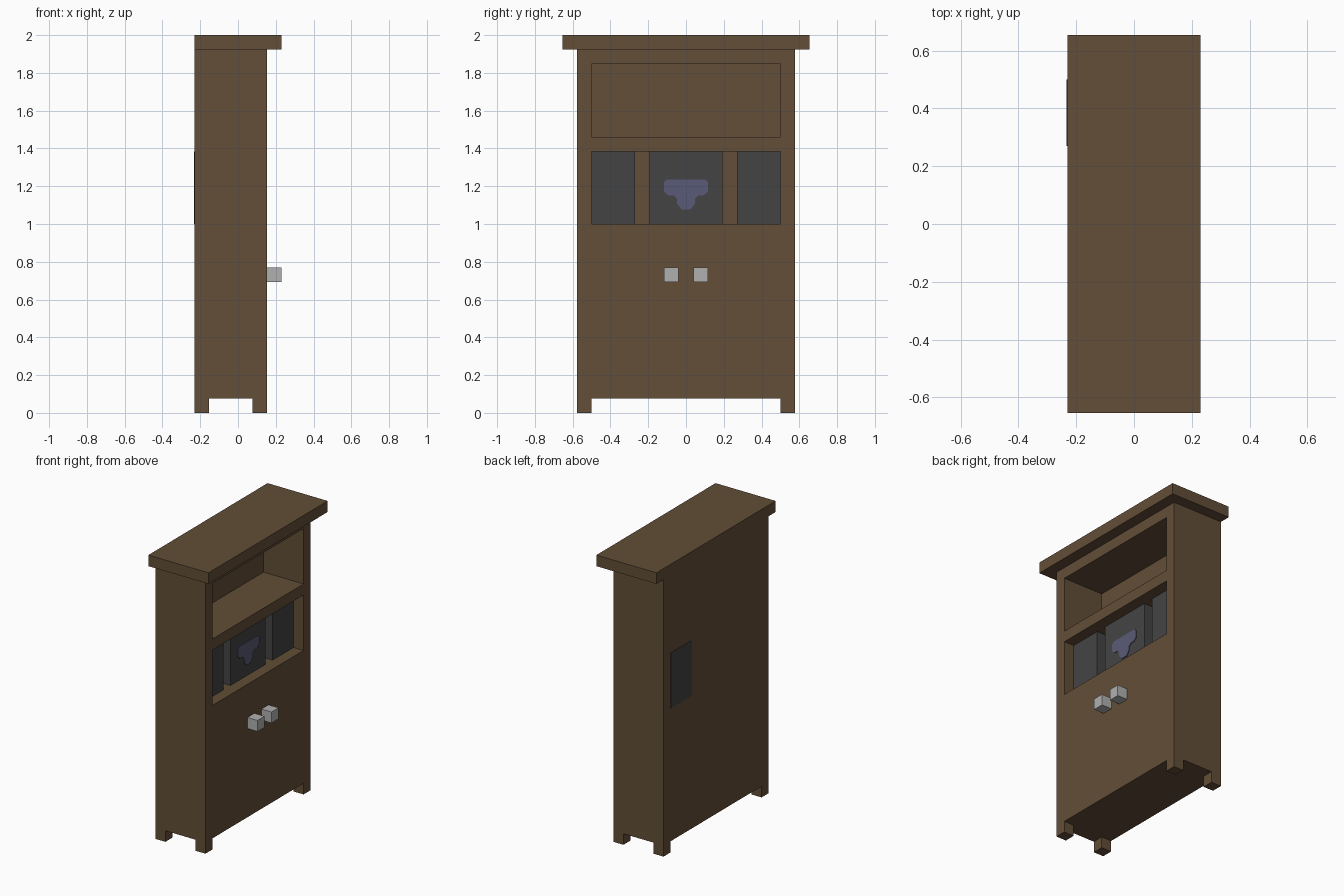
import bpy, bmesh

cube = bpy.data.objects.get("Cube")
if cube:
    bpy.data.objects.remove(cube, do_unlink=True)

U = 2 / 26  # the whole cabinet sits on a grid of 26 units in height


def material(name, srgb):
    lin = [(c / 255 / 12.92) if c < 10 else ((c / 255 + 0.055) / 1.055) ** 2.4 for c in srgb]
    mat = bpy.data.materials.new(name)
    mat.use_nodes = True
    mat.diffuse_color = (*lin, 1)
    bsdf = mat.node_tree.nodes["Principled BSDF"]
    bsdf.inputs["Base Color"].default_value = (*lin, 1)
    bsdf.inputs["Roughness"].default_value = 0.8
    return mat


wood = material("brown wood", (98, 78, 55))
charcoal = material("charcoal", (68, 68, 68))
violet = material("dusty violet", (90, 90, 119))
metal = material("light grey metal", (176, 176, 176))


def finish(name, bm, mat):
    mesh = bpy.data.meshes.new(name)
    bmesh.ops.recalc_face_normals(bm, faces=bm.faces)
    bm.to_mesh(mesh)
    bm.free()
    obj = bpy.data.objects.new(name, mesh)
    bpy.context.collection.objects.link(obj)
    mesh.materials.append(mat)
    return obj


def box(name, x, y, z, mat):
    """Box from (min, max) ranges in grid units."""
    bm = bmesh.new()
    bmesh.ops.create_cube(bm, size=1)
    for v in bm.verts:
        v.co = [U * (r[0] if c < 0 else r[1]) for c, r in zip(v.co, (x, y, z))]
    return finish(name, bm, mat)


def cut(target, x, y, z):
    """Subtract a box from the target and remove the cutter."""
    cutter = box("cutter", x, y, z, wood)
    cutter.hide_render = True
    mod = target.modifiers.new("cut", "BOOLEAN")
    mod.operation = "DIFFERENCE"
    mod.solver = "EXACT"
    mod.object = cutter
    bpy.context.view_layer.objects.active = target
    bpy.ops.object.modifier_apply(modifier=mod.name)
    bpy.data.objects.remove(cutter, do_unlink=True)


# Carcass: one block with two open shelves and a foot at each corner
carcass = box("cabinet_body", (-3, 2), (-7.5, 7.5), (0, 25), wood)
cut(carcass, (-2, 3), (-6.5, 6.5), (19, 24))
cut(carcass, (-2, 3), (-6.5, 6.5), (13, 18))
cut(carcass, (-4, 3), (-6.5, 6.5), (-1, 1))
cut(carcass, (-2, 1), (-9, 9), (-1, 1))

# Overhanging top
box("cabinet_top", (-3, 3), (-8.5, 8.5), (25, 26), wood)

# Dark blocks in the lower shelf; the last one shows through the back
box("shelf_block_right", (-2, 1), (-6.5, -3.5), (13, 18), charcoal)
box("shelf_block_middle", (-2, 1), (-2.5, 2.5), (13, 18), charcoal)
box("shelf_block_left", (-3.03, 1), (3.5, 6.5), (13, 18), charcoal)

# Door knobs
for side, y in (("right", -1.5), ("left", 0.5)):
    box("door_knob_" + side, (2, 3), (y, y + 1), (9, 10), metal)

# Thin T-shaped ornament on the middle block, from a mirrored half profile
half = [(0.101, 1.236), (0.117, 1.220), (0.117, 1.172), (0.093, 1.151), (0.066, 1.151),
        (0.048, 1.135), (0.048, 1.109), (0.024, 1.077)]
outline = half + [(-y, z) for y, z in reversed(half)]
bm = bmesh.new()
face = bm.faces.new([bm.verts.new((U, y, z)) for y, z in outline])
ext = bmesh.ops.extrude_face_region(bm, geom=[face])
bmesh.ops.translate(bm, vec=(0.005, 0, 0),
                    verts=[g for g in ext["geom"] if isinstance(g, bmesh.types.BMVert)])
finish("shelf_ornament", bm, violet)
